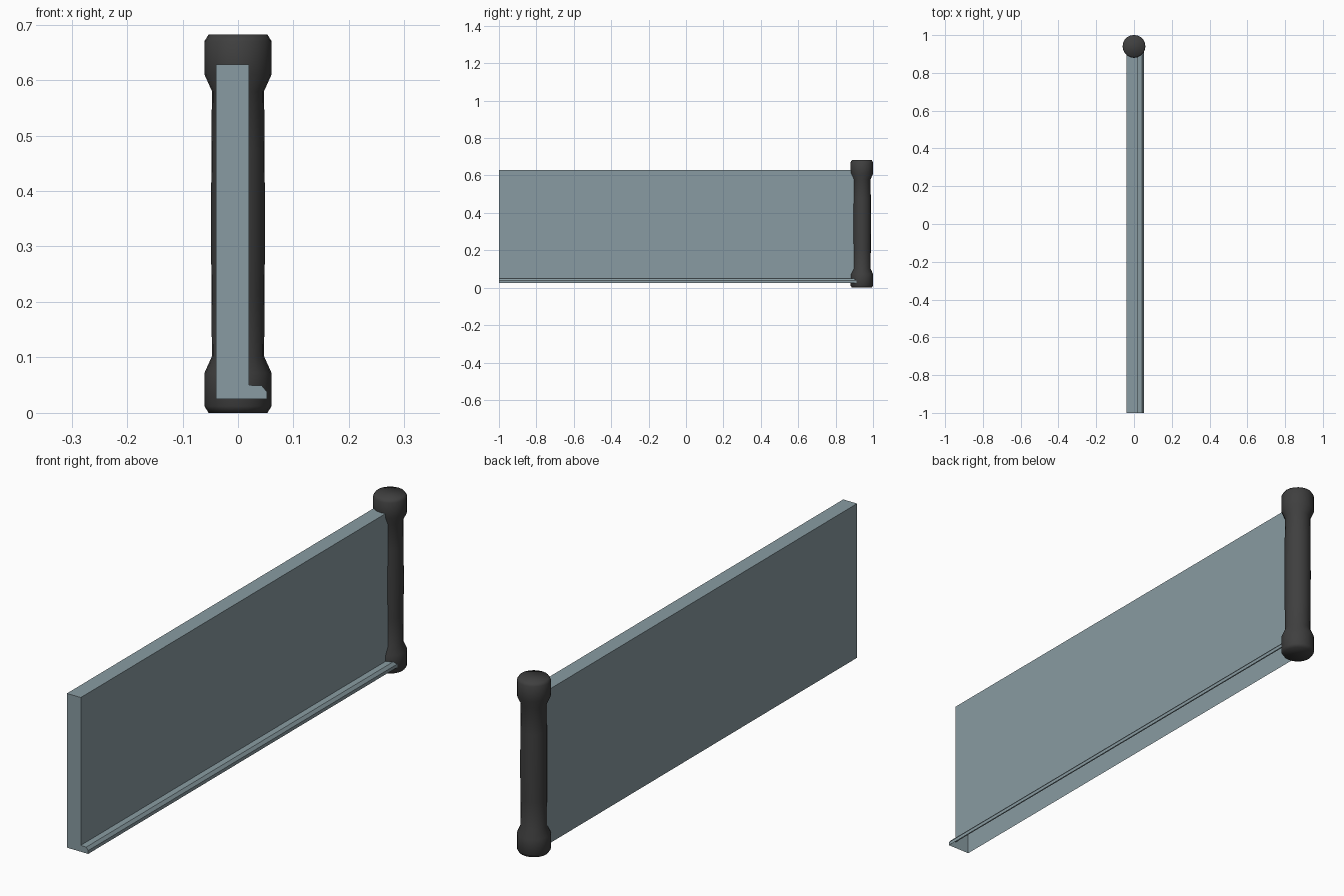
import bpy, bmesh, math

if "Cube" in bpy.data.objects:
    bpy.data.objects.remove(bpy.data.objects["Cube"])


def material(name, rgb):
    m = bpy.data.materials.new(name)
    m.diffuse_color = (*rgb, 1)
    m.use_nodes = True
    m.node_tree.nodes["Principled BSDF"].inputs["Base Color"].default_value = m.diffuse_color
    return m


def add_object(name, bm, mat):
    bmesh.ops.recalc_face_normals(bm, faces=bm.faces)
    me = bpy.data.meshes.new(name)
    bm.to_mesh(me)
    bm.free()
    me.materials.append(mat)
    ob = bpy.data.objects.new(name, me)
    bpy.context.collection.objects.link(ob)
    return ob


wall_mat = material("wall_grey_blue", (0.25, 0.33, 0.36))
post_mat = material("post_dark", (0.05, 0.05, 0.05))

# Wall panel with skirting lip: cross-section swept along y, open underneath
# and where it runs into the post
section = [(-0.04, 0.025), (-0.04, 0.628), (0.02, 0.628), (0.02, 0.05),
           (0.043, 0.049), (0.052, 0.038), (0.052, 0.025)]
bm = bmesh.new()
front = [bm.verts.new((x, -1.0, z)) for x, z in section]
back = [bm.verts.new((x, 0.94, z)) for x, z in section]
for i in range(len(section) - 1):
    bm.faces.new((front[i], front[i + 1], back[i + 1], back[i]))
bm.faces.new(front)
wall = add_object("wall_panel", bm, wall_mat)

# Round end post: lathed profile with flared, bevelled ends
SIDES = 20
profile = [(0.053, 0), (0.0605, 0.012), (0.0605, 0.072), (0.047, 0.102),
           (0.048, 0.21), (0.0485, 0.34), (0.048, 0.475), (0.047, 0.58),
           (0.0605, 0.61), (0.0605, 0.67), (0.053, 0.682)]
bm = bmesh.new()
rings = []
for r, z in profile:
    rings.append([bm.verts.new((r * math.cos(a), 0.94 + r * math.sin(a), z))
                  for a in (2 * math.pi * k / SIDES for k in range(SIDES))])
for lo, hi in zip(rings, rings[1:]):
    for k in range(SIDES):
        n = (k + 1) % SIDES
        bm.faces.new((lo[k], lo[n], hi[n], hi[k]))
bm.faces.new(rings[0])
bm.faces.new(rings[-1])
post = add_object("end_post", bm, post_mat)

bpy.ops.object.select_all(action='DESELECT')
post.select_set(True)
bpy.context.view_layer.objects.active = post
bpy.ops.object.shade_smooth_by_angle(angle=math.radians(62))
